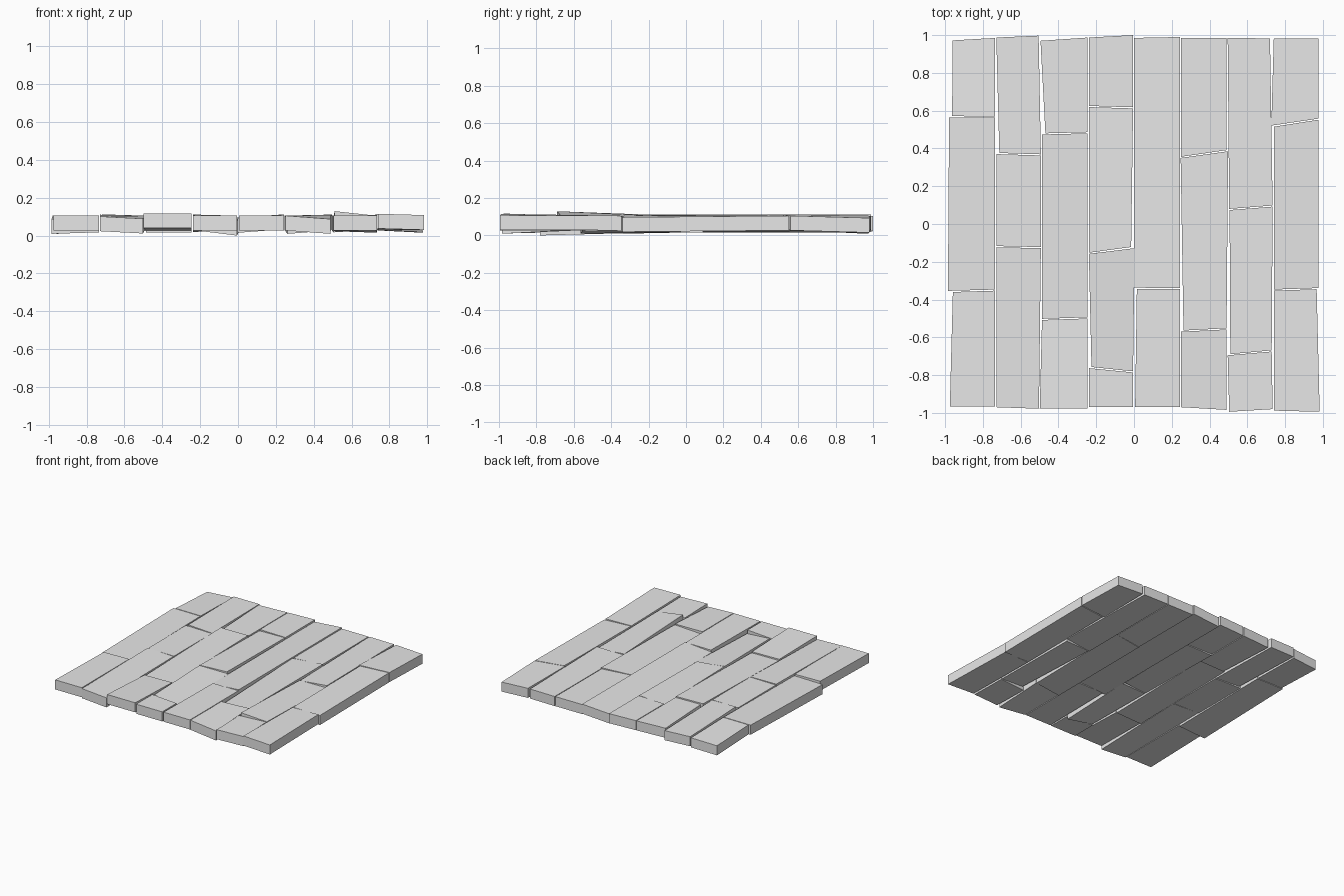
import bpy

THICK, BASE, GAP = 0.078, 0.027, 0.003

wood = bpy.data.materials.new("plain_grey")
wood.diffuse_color = (0.8, 0.8, 0.8, 1)

# Joint lines of each plank row, front to back: y at the left and right edge
rows = [
    [(-.965, -.965), (-.357, -.350), (.568, .566), (.972, .985)],
    [(-.970, -.978), (-.120, -.125), (.373, .366), (.987, .997)],
    [(-.976, -.976), (-.505, -.497), (.477, .483), (.970, .987)],
    [(-.970, -.970), (-.760, -.783), (-.155, -.125), (.622, .615), (.987, 1.0)],
    [(-.968, -.968), (-.340, -.342), (.985, .990)],
    [(-.970, -.984), (-.567, -.555), (.353, .388), (.984, .984)],
    [(-.994, -.980), (-.692, -.672), (.077, .095), (.986, .982)],
    [(-.988, -.994), (-.350, -.342), (.518, .555), (.982, .982)],
]
edges = [-.970, -.732, -.490, -.242, -.002, .247, .493, .737, .980]

# Sideways warp of corners (front left, front right, back right, back left)
warp = {
    (0, 0): (-.008, 0, 0, .008), (0, 1): (-.018, 0, 0, -.012),
    (0, 2): (.004, 0, 0, .007), (1, 0): (0, -.010, 0, 0),
    (1, 2): (.016, 0, -.012, 0), (2, 0): (-.012, 0, 0, 0),
    (2, 2): (.018, 0, 0, -.008), (3, 1): (.014, 0, .008, 0),
    (3, 2): (0, -.010, 0, 0), (4, 0): (.005, 0, 0, .014),
    (5, 1): (.012, 0, .008, -.003), (6, 0): (.008, 0, -.005, 0),
    (6, 1): (.014, -.005, 0, .010), (6, 2): (.008, 0, -.014, 0),
    (7, 0): (0, .006, -.010, 0), (7, 2): (-.013, 0, 0, 0),
}
# Height of corners in the same order
tilt = {
    (0, 1): (-.018, -.010, 0, 0), (0, 2): (0, 0, -.008, -.018),
    (1, 0): (-.004, -.016, 0, .005), (1, 2): (.007, 0, -.006, 0),
    (2, 0): (.012, .012, -.004, -.004), (2, 1): (-.012, -.010, .006, .008),
    (3, 1): (0, -.020, -.010, .006), (3, 2): (.006, 0, 0, -.008),
    (4, 1): (-.012, .006, .007, -.010), (5, 0): (0, -.018, .004, 0),
    (5, 1): (-.018, 0, .006, 0), (6, 1): (.024, 0, -.012, -.004),
    (6, 2): (-.010, .004, 0, 0), (7, 0): (.010, .003, 0, 0),
    (7, 1): (0, -.008, 0, .006), (7, 2): (.008, 0, -.012, 0),
}


def plank(name, quad, heights):
    """Slab from four ground corners and their bottom heights."""
    low = [(x, y, z) for (x, y), z in zip(quad, heights)]
    high = [(x, y, z + THICK) for x, y, z in low]
    sides = [(i, (i + 1) % 4, (i + 1) % 4 + 4, i + 4) for i in range(4)]
    mesh = bpy.data.meshes.new(name)
    mesh.from_pydata(low + high, [], [(3, 2, 1, 0), (4, 5, 6, 7)] + sides)
    mesh.materials.append(wood)
    bpy.context.collection.objects.link(bpy.data.objects.new(name, mesh))


# Lay every plank between neighbouring joints of its row
for c, joints in enumerate(rows):
    left, right = edges[c] + GAP, edges[c + 1] - GAP
    for r, (front, back) in enumerate(zip(joints, joints[1:])):
        f = GAP if r else 0
        b = GAP if r < len(joints) - 2 else 0
        quad = [(left, front[0] + f), (right, front[1] + f),
                (right, back[1] - b), (left, back[0] - b)]
        shift = warp.get((c, r), (0,) * 4)
        quad = [(x + d, y) for (x, y), d in zip(quad, shift)]
        heights = [max(0, BASE + d) for d in tilt.get((c, r), (0,) * 4)]
        if (c, r) == (3, 1):
            heights[1] = 0
        plank(f"plank_{c + 1}_{r + 1}", quad, heights)
